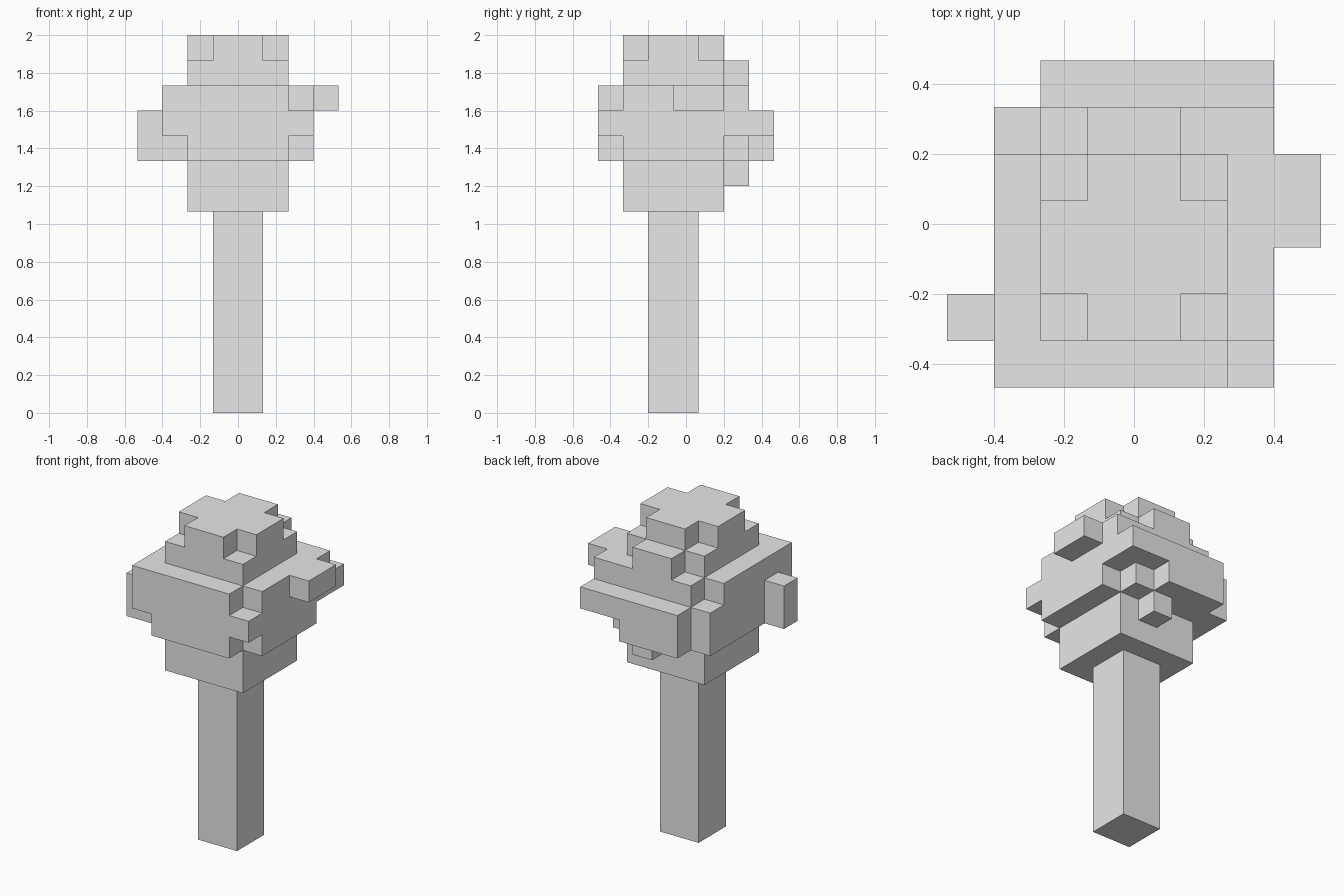
import bpy, bmesh
from mathutils import Vector

cube = bpy.data.objects.get("Cube")
if cube:
    bpy.data.objects.remove(cube, do_unlink=True)

U = 2 / 15  # edge of one block

grey = bpy.data.materials.new("light_grey")
grey.use_nodes = True
grey.diffuse_color = (0.8, 0.8, 0.8, 1)
grey.node_tree.nodes["Principled BSDF"].inputs["Base Color"].default_value = (0.8, 0.8, 0.8, 1)


def blocks(x0, x1, y0, y1, z0, z1):
    """Grid cells filled by a box; y counts from the front edge."""
    return {(x, y, z) for x in range(x0, x1) for y in range(y0, y1) for z in range(z0, z1)}


def build(name, cells, filled):
    """Outer skin of the cells, merged into large flat faces."""
    bm = bmesh.new()
    for cell in cells:
        for axis in range(3):
            for side in (0, 1):
                step = [0, 0, 0]
                step[axis] = 2 * side - 1
                if tuple(c + s for c, s in zip(cell, step)) in filled:
                    continue
                corners = []
                for a, b in ((0, 0), (1, 0), (1, 1), (0, 1)):
                    p = list(cell)
                    p[axis] += side
                    p[(axis + 1) % 3] += a
                    p[(axis + 2) % 3] += b
                    corners.append(bm.verts.new(Vector((p[0], p[1] - 3.5, p[2])) * U))
                bm.faces.new(corners if side else corners[::-1])
    bmesh.ops.remove_doubles(bm, verts=bm.verts, dist=U / 100)
    bmesh.ops.dissolve_limit(bm, angle_limit=0.01, verts=bm.verts, edges=bm.edges)
    mesh = bpy.data.meshes.new(name)
    bm.to_mesh(mesh)
    bm.free()
    mesh.materials.append(grey)
    bpy.context.collection.objects.link(bpy.data.objects.new(name, mesh))


trunk = blocks(-1, 1, 2, 4, 0, 8)

# Crown core: lower, wide middle and upper tiers
crown = blocks(-2, 2, 1, 5, 8, 14) | blocks(-3, 3, 1, 5, 10, 13)
# Cross-shaped cap
crown |= blocks(-1, 1, 1, 5, 14, 15) | blocks(-2, 2, 2, 4, 14, 15)
# Front layer with stepped corners
crown |= blocks(-2, 2, 0, 1, 10, 11) | blocks(-3, 3, 0, 1, 11, 12) | blocks(-3, 2, 0, 1, 12, 13)
# Inner back layer
crown |= blocks(-3, 2, 5, 6, 10, 11) | blocks(-3, 3, 5, 6, 11, 12)
crown |= blocks(-2, 3, 5, 6, 12, 13) | blocks(-1, 1, 5, 6, 13, 14)
# Outer back layer
crown |= blocks(-2, 1, 6, 7, 10, 11) | blocks(-2, 3, 6, 7, 11, 12)
# Single knobs: right side, left side, under the back
crown |= blocks(-4, -3, 1, 2, 10, 12) | blocks(3, 4, 3, 5, 12, 13) | blocks(0, 1, 5, 6, 9, 10)

build("tree_trunk", trunk, trunk | crown)
build("tree_crown", crown, trunk | crown)
